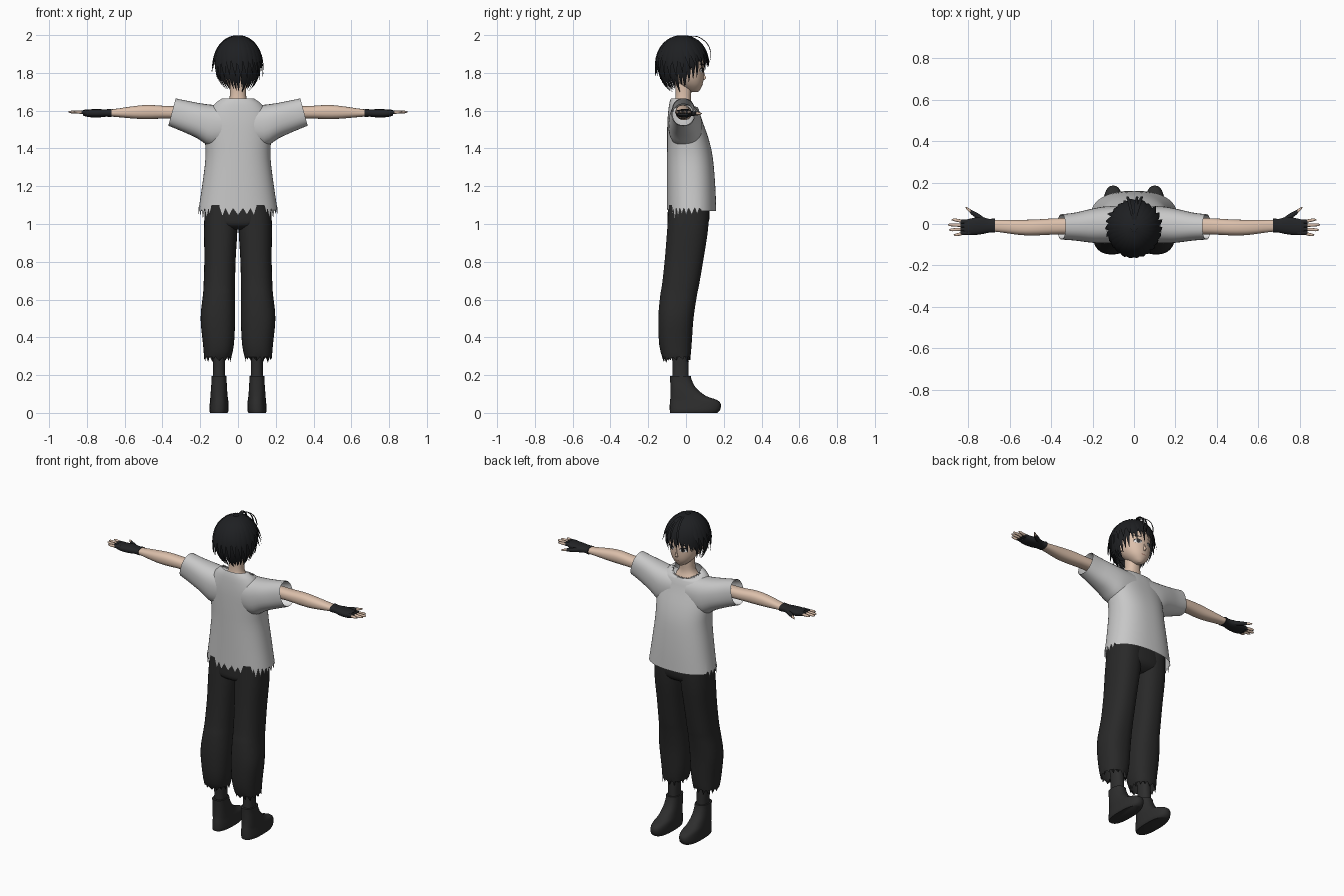
import bpy, bmesh, math, random
from mathutils import Vector
from mathutils.bvhtree import BVHTree

random.seed(4)
cube = bpy.data.objects.get("Cube")
if cube:
    bpy.data.objects.remove(cube)


def material(name, r, g, b):
    mat = bpy.data.materials.new(name)
    mat.use_nodes = True
    mat.diffuse_color = (r, g, b, 1)
    node = mat.node_tree.nodes["Principled BSDF"]
    node.inputs["Base Color"].default_value = (r, g, b, 1)
    node.inputs["Roughness"].default_value = 0.8
    return mat


SKIN = material("skin", .72, .53, .41)
SHIRT = material("shirt_grey", .58, .58, .58)
WHITE = material("white", .9, .9, .9)
PANTS = material("trouser_black", .022, .022, .022)
BOOT = material("boot_charcoal", .027, .027, .027)
GLOVE = material("glove_black", .017, .018, .02)
HAIR = material("hair_black", .013, .014, .016)
LIP = material("lip_brown", .4, .2, .15)


def finish(name, bm, mat, angle=50):
    bmesh.ops.recalc_face_normals(bm, faces=bm.faces)
    mesh = bpy.data.meshes.new(name)
    bm.to_mesh(mesh)
    bm.free()
    mesh.materials.append(mat)
    mesh.shade_smooth()
    mesh.set_sharp_from_angle(angle=math.radians(angle))
    obj = bpy.data.objects.new(name, mesh)
    bpy.context.collection.objects.link(obj)
    return obj


def smooth_rows(rows, steps):
    """Catmull-Rom interpolation between the given sections."""
    out = []
    for i in range(len(rows) - 1):
        a, b, c, d = (Vector(rows[max(0, min(j, len(rows) - 1))]) for j in range(i - 1, i + 3))
        for k in range(steps):
            t = k / steps
            out.append(b + (c - a) * t / 2 + (a - b * 2.5 + c * 2 - d / 2) * t * t
                       + (b * 1.5 - a / 2 - c * 1.5 + d / 2) * t ** 3)
    return out + [Vector(rows[-1])]


def loft(name, rows, mat, axis="z", side=1, n=24, power=.85, steps=3, caps=True, edit=None):
    """Rows are (position, low u, high u, low v, high v) along an axis."""
    bm = bmesh.new()
    rings = []
    rows = smooth_rows(rows, steps)
    for r, (p, u0, u1, v0, v1) in enumerate(rows):
        ring = []
        for k in range(n):
            a = math.tau * k / n
            c, s = math.cos(a), math.sin(a)
            u = (u0 + u1) / 2 + (u1 - u0) / 2 * math.copysign(abs(c) ** power, c)
            v = (v0 + v1) / 2 + (v1 - v0) / 2 * math.copysign(abs(s) ** power, s)
            co = Vector((u, v, p) if axis == "z" else (p, u, v))
            if edit:
                edit(co, r / (len(rows) - 1), k)
            co.x *= side
            ring.append(bm.verts.new(co))
        rings.append(ring)
    for low, high in zip(rings, rings[1:]):
        for k in range(n):
            j = (k + 1) % n
            bm.faces.new((low[k], low[j], high[j], high[k]))
    if caps:
        bm.faces.new(rings[0])
        bm.faces.new(rings[-1])
    return finish(name, bm, mat)


# Shirt body with ragged hem and dipped, torn collar
def ragged_shirt(co, t, k):
    if t == 0 and co.y < .08:
        co.z += .015 if k % 2 else -random.uniform(.015, .045)
    if t > .8:
        co.z -= max(0, co.y + .03) * .7 * (t - .8) / .2
    if t == 1 and co.y > -.02:
        co.z += -.012 if k % 2 else .008


loft("shirt_body", [
    (1.07, -.21, .21, -.1, .16), (1.2, -.19, .19, -.1, .155), (1.35, -.172, .172, -.1, .142),
    (1.45, -.175, .175, -.1, .12), (1.55, -.175, .175, -.098, .085),
    (1.63, -.13, .13, -.09, .06), (1.665, -.085, .085, -.08, .045)],
    SHIRT, n=72, caps=False, edit=ragged_shirt)


# Sleeves, their light cuffs, arms, gloves and fingers
def slant(co, t, k):
    co.x += t * (1.59 - co.z) * .27


def bottom_of_leg(co, t, k):
    if t == 0:
        co.z += random.uniform(.02, .05) if k % 2 else random.uniform(-.01, .01)


for side, tag in ((1, "left_"), (-1, "right_")):
    loft(tag + "sleeve", [
        (.05, -.09, .085, 1.42, 1.625), (.13, -.093, .085, 1.41, 1.63),
        (.2, -.09, .073, 1.455, 1.638), (.28, -.08, .055, 1.492, 1.652),
        (.35, -.075, .047, 1.52, 1.665)], SHIRT, "x", side, 32, caps=False, edit=slant)
    loft(tag + "sleeve_lining", [
        (.25, -.07, .04, 1.5, 1.635), (.35, -.072, .044, 1.523, 1.662)],
        WHITE, "x", side, 32, caps=False, edit=slant)
    loft(tag + "arm", [
        (.2, -.05, .03, 1.55, 1.625), (.36, -.05, .028, 1.558, 1.624),
        (.47, -.055, .022, 1.556, 1.63), (.55, -.053, .02, 1.558, 1.624),
        (.66, -.038, .02, 1.568, 1.608), (.72, -.035, .02, 1.572, 1.605)], SKIN, "x", side)
    loft(tag + "glove", [
        (.67, -.042, .028, 1.566, 1.61), (.7, -.042, .025, 1.568, 1.607),
        (.74, -.05, .035, 1.564, 1.608), (.79, -.054, .026, 1.566, 1.607),
        (.82, -.05, .018, 1.574, 1.604)], GLOVE, "x", side)
    # Each finger is a covered stub plus a bare tip
    for i, tip in enumerate((.87, .892, .898, .88)):
        y = -.043 + i * .018
        spread = (i - 1.5) * .006
        loft(tag + "finger_cover", [
            (.79, y - .01, y + .01, 1.58, 1.603), (.838, y - .01, y + .01, 1.581, 1.602)],
            GLOVE, "x", side, 10)
        loft(tag + "finger", [
            (.82, y - .008, y + .008, 1.583, 1.6),
            (tip - .015, y - .007 + spread, y + .007 + spread, 1.586, 1.6),
            (tip, y - .002 + spread, y + .002 + spread, 1.592, 1.596)], SKIN, "x", side, 10)
    loft(tag + "thumb_cover", [
        (.71, -.005, .02, 1.572, 1.6), (.75, .02, .05, 1.572, 1.597),
        (.788, .048, .07, 1.575, 1.595)], GLOVE, "x", side, 12)
    loft(tag + "thumb", [
        (.78, .046, .064, 1.578, 1.593), (.8, .062, .078, 1.578, 1.592),
        (.814, .079, .084, 1.582, 1.588)], SKIN, "x", side, 10)

    # Trouser leg with ragged bottom, ankle and boot
    loft(tag + "trouser_leg", [
        (.275, .04, .178, -.12, .022), (.36, .022, .185, -.142, .03),
        (.5, .015, .198, -.147, .04), (.62, .016, .186, -.137, .058),
        (.68, .016, .182, -.127, .07), (.82, .012, .178, -.112, .094),
        (.97, .003, .18, -.1, .117), (1.1, .0, .175, -.09, .125)],
        PANTS, "z", side, 30, caps=False, edit=bottom_of_leg)
    loft(tag + "ankle", [
        (.14, .066, .134, -.075, .015), (.27, .068, .132, -.072, .012),
        (.45, .06, .145, -.095, .0)], BOOT, "z", side)
    loft(tag + "boot", [
        (0, .055, .148, -.084, .165), (.015, .05, .152, -.086, .18),
        (.045, .05, .15, -.086, .185), (.068, .052, .148, -.084, .165),
        (.09, .055, .146, -.082, .105), (.13, .058, .143, -.082, .055),
        (.17, .06, .14, -.084, .032), (.195, .06, .14, -.086, .025)],
        BOOT, "z", side, 28, .8)

# Trouser seat joining both legs
loft("trouser_seat", [
    (.97, -.07, .07, -.06, .07), (.995, -.15, .15, -.095, .11),
    (1.04, -.175, .175, -.098, .125), (1.15, -.165, .165, -.09, .12)], PANTS, n=36)

# Neck, head, ears and nose
loft("neck", [
    (1.52, -.12, .12, -.08, .07), (1.6, -.085, .085, -.075, .045),
    (1.645, -.05, .05, -.06, .028), (1.7, -.043, .043, -.055, .028),
    (1.78, -.045, .045, -.06, .03)], SKIN)
head = loft("head", [
    (1.698, -.014, .014, .025, .062), (1.71, -.034, .034, .0, .074),
    (1.74, -.064, .064, -.04, .088), (1.78, -.084, .084, -.075, .094),
    (1.84, -.094, .094, -.1, .094), (1.9, -.092, .092, -.105, .088),
    (1.96, -.05, .05, -.07, .045)], SKIN, n=40, power=.95, steps=5)
loft("nose", [
    (1.762, -.008, .008, .08, .094), (1.772, -.008, .008, .08, .107),
    (1.79, -.005, .005, .08, .1), (1.815, -.004, .004, .08, .094)], SKIN, n=10)
surface = BVHTree.FromPolygons([v.co for v in head.data.vertices],
                               [p.vertices[:] for p in head.data.polygons])


def face_plate(name, x, z, w, h, mat, lift):
    bm = bmesh.new()
    verts = []
    for k in range(-1, 20):
        a = math.tau * k / 20
        size = 0 if k < 0 else 1
        px, pz = x + size * w * math.cos(a), z + size * h * math.sin(a)
        hit = surface.ray_cast(Vector((px, 1, pz)), Vector((0, -1, 0)))[0]
        verts.append(bm.verts.new((px, hit.y + lift, pz)))
    for k in range(20):
        bm.faces.new((verts[0], verts[k + 1], verts[(k + 1) % 20 + 1]))
    finish(name, bm, mat)


for side, tag in ((1, "left_"), (-1, "right_")):
    face_plate(tag + "eyelid", side * .042, 1.815, .023, .014, HAIR, .001)
    face_plate(tag + "eye_white", side * .042, 1.812, .02, .011, WHITE, .002)
    face_plate(tag + "iris", side * .04, 1.813, .011, .012, BOOT, .003)
    face_plate(tag + "eyebrow", side * .043, 1.845, .022, .003, HAIR, .002)
    loft(tag + "ear", [
        (1.77, .082, .09, -.012, .0), (1.79, .082, .1, -.024, .006),
        (1.82, .082, .106, -.03, .008), (1.835, .085, .1, -.02, .0)], SKIN, "z", side, 12)
face_plate("mouth", 0, 1.738, .018, .0025, LIP, .001)

# Hair cap, cut away in front of the face
bm = bmesh.new()
bmesh.ops.create_uvsphere(bm, u_segments=40, v_segments=24, radius=1)
for v in bm.verts:
    v.co = Vector((v.co.x * .111, v.co.y * .122 - .02, 1.86 + v.co.z * .13))
bmesh.ops.delete(bm, context="FACES", geom=[
    f for f in bm.faces if f.calc_center_median().z < (1.79 + .9 * max(0, f.calc_center_median().y + .01))])
finish("hair_cap", bm, HAIR)


# Pointed hair locks with a diamond cross-section
def lock(bm, points, width):
    last = len(points) - 1
    rings = []
    for i, p in enumerate(points):
        along = points[min(i + 1, last)] - points[max(i - 1, 0)]
        out = p - Vector((0, -.02, 1.83))
        across = along.cross(out).normalized()
        out = across.cross(along).normalized()
        w = width * (.35 + .65 * math.sin(math.pi * min(1, i / last * .75 + .1))) * (1 - (i / last) ** 4) + .0005
        rings.append([bm.verts.new(p + d) for d in
                      (across * w, out * w * .3, -across * w, -out * w * .3)])
    for a, b in zip(rings, rings[1:]):
        for k in range(4):
            bm.faces.new((a[k], a[(k + 1) % 4], b[(k + 1) % 4], b[k]))
    bm.faces.new(rings[-1])


def scalp_lock(bm, angle, tip_z, width, flare, size):
    end = math.acos(max(-.95, (tip_z - 1.86) / .175))
    points = []
    for i in range(13):
        t = i / 12
        polar = .12 + (end - .12) * t
        r = math.sin(polar) * size + flare * t ** 4
        a = angle + .15 * t * t
        points.append(Vector((math.cos(a) * r * .117, math.sin(a) * r * .128 - .02,
                              1.86 + math.cos(polar) * (.136 if polar < math.pi / 2 else .175))))
    lock(bm, points, width)


bm = bmesh.new()
for layer, count in enumerate((34, 26)):
    for k in range(count):
        a = math.tau * (k + layer * .5) / count
        front = math.sin(a)
        if front > .6:
            parting = abs(math.cos(a)) < .25
            tip = 1.845 if parting else 1.825
        else:
            tip = 1.715 + .055 * max(0, front + .35) + layer * .065
        tip += random.uniform(-.018, .015)
        scalp_lock(bm, a, tip, random.uniform(.017, .024), .05 + layer * .16 if front < .6 else .1,
                   1.0 + layer * .03)
# Loose looping strands over the forehead
for x in (-.025, .012, .03):
    path = smooth_rows([(0, .0, 1.99), (x * .5, .06, 1.992), (x, .112, 1.955),
                        (x * 1.3, .132, 1.9), (x * 1.2, .122, 1.85)], 4)
    lock(bm, path, .007)
finish("hair_locks", bm, HAIR, 60)
